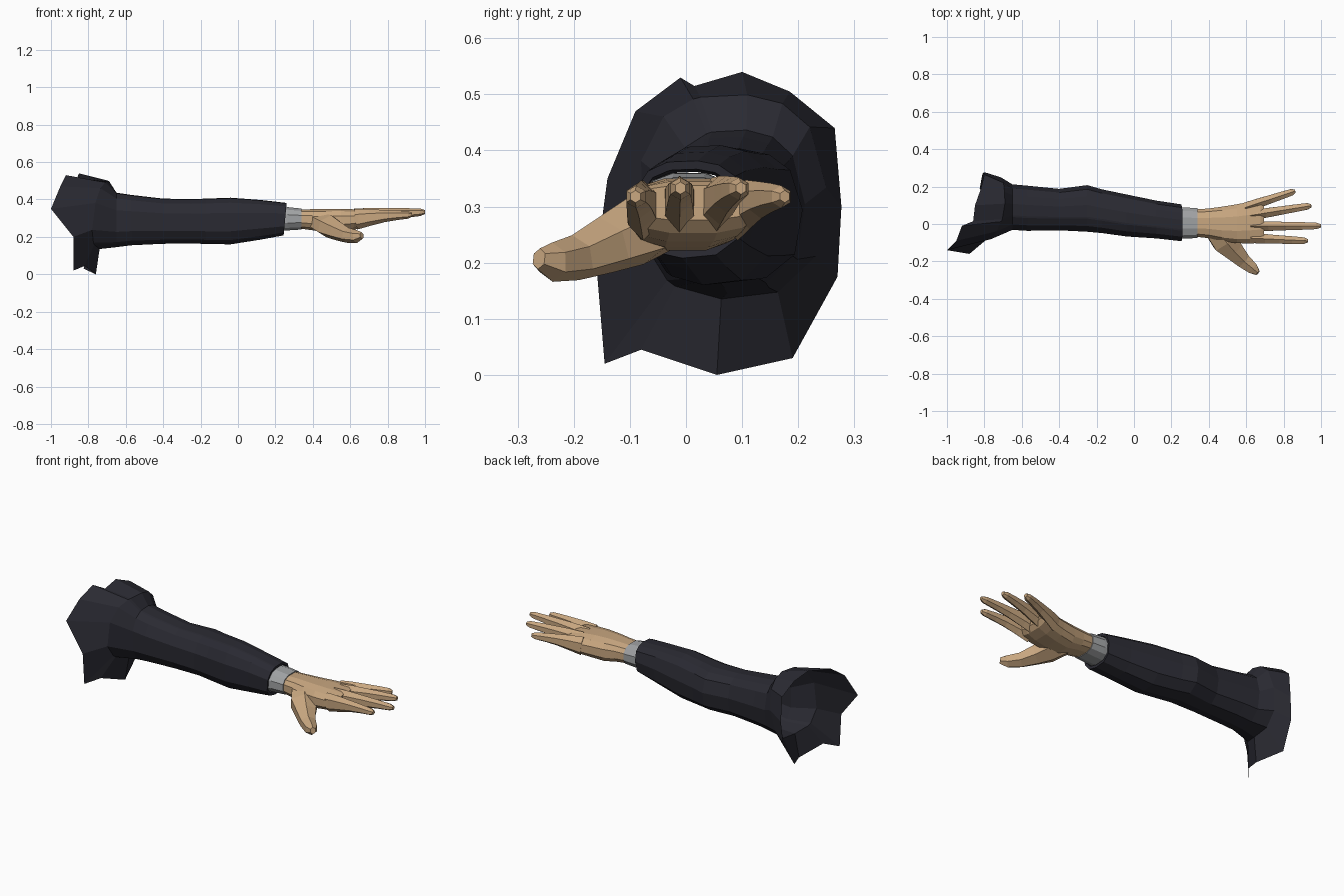
import bpy, bmesh, math
from mathutils import Vector


def material(name, rgb):
    m = bpy.data.materials.new(name)
    m.diffuse_color = (*rgb, 1)
    return m


CLOTH = material("dark_cloth", (0.023, 0.023, 0.032))
SHIRT = material("grey_shirt", (0.36, 0.37, 0.38))
SKIN = material("skin", (0.58, 0.385, 0.215))


def loft(name, rings, mat, cap_start=False, cap_end=False):
    """Skin a list of closed rings that share one vertex count."""
    bm = bmesh.new()
    loops = [[bm.verts.new(p) for p in ring] for ring in rings]
    n = len(loops[0])
    for a, b in zip(loops, loops[1:]):
        for i in range(n):
            j = (i + 1) % n
            bm.faces.new((a[i], a[j], b[j], b[i]))
    if cap_start:
        bm.faces.new(loops[0][::-1])
    if cap_end:
        bm.faces.new(loops[-1])
    bmesh.ops.recalc_face_normals(bm, faces=bm.faces)
    me = bpy.data.meshes.new(name)
    bm.to_mesh(me)
    bm.free()
    me.materials.append(mat)
    ob = bpy.data.objects.new(name, me)
    bpy.context.collection.objects.link(ob)
    return ob


def section(x, y0, y1, z0, z1, angles, power=0.8, lean=0.0):
    """Rounded box cross-section; lean pushes the top forward in x."""
    cy, cz, ry, rz = (y0 + y1) / 2, (z0 + z1) / 2, (y1 - y0) / 2, (z1 - z0) / 2
    ring = []
    for a in angles:
        c, s = math.cos(a), math.sin(a)
        c = math.copysign(abs(c) ** power, c)
        s = math.copysign(abs(s) ** power, s)
        ring.append((x + lean * s, cy + ry * c, cz + rz * s))
    return ring


def even(n):
    return [2 * math.pi * (i + 0.5) / n for i in range(n)]


# Torn shoulder rim
rim = [(-0.88, -0.145, 0.02), (-0.82, -0.08, 0.045), (-0.76, 0.055, 0.0),
       (-0.825, 0.19, 0.03), (-0.81, 0.27, 0.175), (-0.80, 0.277, 0.30),
       (-0.80, 0.265, 0.44), (-0.82, 0.185, 0.505), (-0.85, 0.10, 0.54),
       (-0.86, 0.015, 0.515), (-0.92, -0.01, 0.53), (-0.95, -0.09, 0.47),
       (-1.0, -0.14, 0.35), (-0.88, -0.16, 0.20)]
angles = [math.atan2(z - 0.29, y - 0.075) for _, y, z in rim]

# Shoulder ridge, set back on the front side
ridge = []
for x, y, z in section(-0.715, -0.085, 0.25, 0.135, 0.50, angles, 0.8, 0.025):
    ridge.append((x - max(0, 0.06 - y) * 0.4, y, z))

# Sleeve: x, y range, z range
stations = [(-0.65, -0.035, 0.212, 0.145, 0.437), (-0.57, -0.04, 0.205, 0.155, 0.425),
            (-0.40, -0.037, 0.188, 0.163, 0.405), (-0.25, -0.045, 0.208, 0.165, 0.403),
            (-0.17, -0.052, 0.185, 0.162, 0.405), (-0.04, -0.07, 0.158, 0.16, 0.41),
            (0.12, -0.08, 0.125, 0.185, 0.398)]
sleeve = [rim, ridge] + [section(*s, angles) for s in stations]
sleeve += [section(0.252, -0.095, 0.105, 0.208, 0.382, angles, 0.8, 0.008),
           section(0.250, -0.083, 0.093, 0.225, 0.367, angles, 0.8, 0.008),
           section(0.20, -0.08, 0.09, 0.23, 0.362, angles)]
loft("sleeve", sleeve, CLOTH)

# Shirt cuff
ring12 = even(12)
loft("shirt_cuff", [section(0.21, -0.081, 0.091, 0.231, 0.362, ring12),
                    section(0.265, -0.081, 0.091, 0.233, 0.361, ring12),
                    section(0.34, -0.077, 0.087, 0.238, 0.353, ring12),
                    section(0.34, -0.066, 0.076, 0.248, 0.343, ring12)], SHIRT, True)

# Palm and wrist
palm = [(0.33, -0.07, 0.08, 0.243, 0.347), (0.40, -0.078, 0.085, 0.234, 0.350),
        (0.47, -0.094, 0.095, 0.220, 0.352), (0.55, -0.105, 0.108, 0.226, 0.352),
        (0.62, -0.107, 0.122, 0.236, 0.349), (0.675, -0.104, 0.13, 0.252, 0.346),
        (0.695, -0.095, 0.118, 0.275, 0.338)]
loft("palm", [section(*s, ring12, 0.75) for s in palm], SKIN, True, True)


def digit(name, points):
    """Six-sided tube through (x, y, z, half width, half height)."""
    centres = [Vector(p[:3]) for p in points]
    rings = []
    for i, p in enumerate(points):
        d = (centres[min(i + 1, len(points) - 1)] - centres[max(i - 1, 0)]).normalized()
        side = d.cross(Vector((0, 0, 1))).normalized()
        up = side.cross(d)
        rings.append([centres[i] + side * math.cos(a) * p[3] * 1.12 + up * math.sin(a) * p[4]
                      for a in even(6)])
    loft(name, rings, SKIN, True, True)


# Fingers: base and tip positions
fingers = {"index_finger": ((0.63, -0.076, 0.293), (0.93, -0.09, 0.318)),
           "middle_finger": ((0.63, -0.012, 0.298), (1.0, -0.01, 0.333)),
           "ring_finger": ((0.63, 0.047, 0.298), (0.948, 0.098, 0.333)),
           "little_finger": ((0.60, 0.09, 0.293), (0.862, 0.176, 0.318))}
taper = [(0, 0.027, 0.054), (0.25, 0.026, 0.044), (0.5, 0.023, 0.033),
         (0.72, 0.021, 0.026), (0.93, 0.018, 0.02), (1, 0.009, 0.011)]
for name, (base, tip) in fingers.items():
    b, t = Vector(base), Vector(tip)
    digit(name, [(*(b.lerp(t, f) + Vector((0, 0, 0.006 * math.sin(math.pi * f)))), w, h)
                 for f, w, h in taper])

# Thumb with a broad root joining the palm
digit("thumb", [(0.43, -0.02, 0.285, 0.06, 0.055), (0.487, -0.09, 0.256, 0.072, 0.062),
                (0.533, -0.143, 0.232, 0.054, 0.052), (0.585, -0.197, 0.209, 0.040, 0.041),
                (0.635, -0.238, 0.201, 0.031, 0.035), (0.662, -0.262, 0.207, 0.014, 0.019)])
